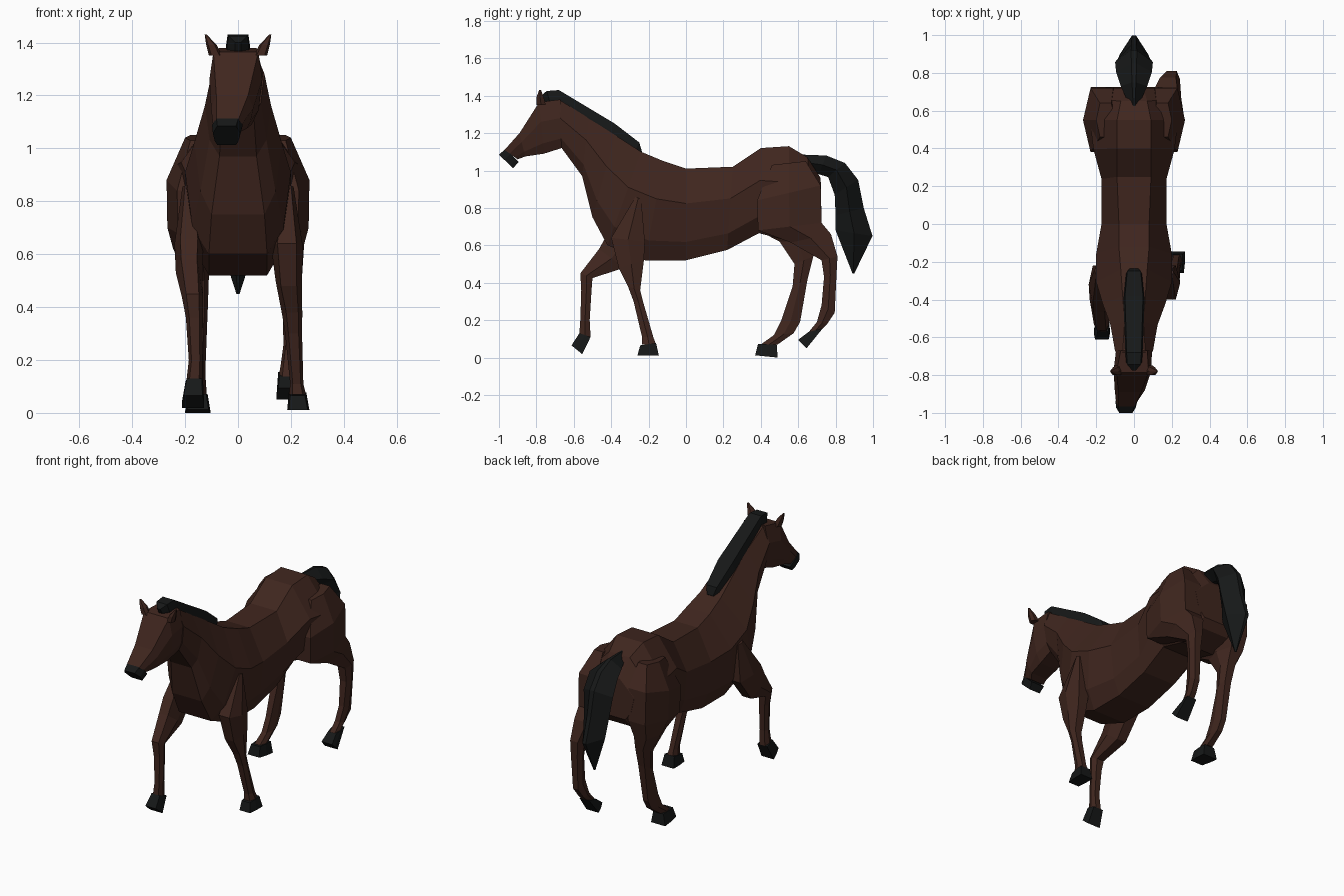
import bpy, bmesh
from mathutils import Vector


def material(name, rgb):
    m = bpy.data.materials.new(name)
    m.diffuse_color = (*rgb, 1)
    return m


COAT = material("brown_coat", (0.050, 0.019, 0.013))
DARK = material("black_hair_and_hoof", (0.008, 0.009, 0.009))


def loft(name, rows, section, mat):
    """Skin rings. Row: edge point A (y, z), opposite edge point B (y, z), centre x, widths...
    section(widths) gives (fraction from A to B, half width) pairs for one side of the ring."""
    bm = bmesh.new()
    rings = []
    for ya, za, yb, zb, x, *w in rows:
        half = section(w)
        ring = [(s, t, h) for s, pts in ((1, half), (-1, half[::-1])) for t, h in pts]
        rings.append([bm.verts.new((x + s * h, ya + (yb - ya) * t, za + (zb - za) * t))
                      for s, t, h in ring])
    n = len(rings[0])
    for a, b in zip(rings, rings[1:]):
        for i in range(n):
            j = (i + 1) % n
            bm.faces.new((a[i], a[j], b[j], b[i]))
    bm.faces.new(rings[0])
    bm.faces.new(rings[-1])
    bmesh.ops.recalc_face_normals(bm, faces=bm.faces)
    me = bpy.data.meshes.new(name)
    bm.to_mesh(me)
    bm.free()
    me.materials.append(mat)
    ob = bpy.data.objects.new(name, me)
    bpy.context.collection.objects.link(ob)
    return ob


def trunk(w):
    return [(0, w[0]), (.38, w[1]), (.8, w[1] * .86), (1, w[2])]


def limb(w):
    return [(0, w[0] * .6), (.5, w[0]), (1, w[0] * .6)]


def diamond(w):
    return [(0, w[0] * .15), (.5, w[0]), (1, w[0] * .25)]


def slab(w):
    return [(0, w[0] * .85), (.5, w[0]), (1, w[0])]


# neck, barrel and rump
loft("body", [
    (-.68, 1.38, -.665, 1.12, 0, .06, .10, .06),
    (-.52, 1.28, -.555, .97, 0, .05, .125, .07),
    (-.38, 1.19, -.50, .75, 0, .06, .165, .10),
    (-.24, 1.10, -.42, .60, 0, .07, .20, .11),
    (-.12, 1.05, -.22, .52, 0, .08, .20, .11),
    (0, 1.01, 0, .52, 0, .08, .172, .11),
    (.25, 1.02, .22, .575, 0, .09, .172, .11),
    (.40, 1.12, .39, .665, 0, .09, .215, .11),
    (.55, 1.13, .56, .62, 0, .09, .235, .11),
    (.65, 1.07, .69, .67, 0, .07, .22, .11),
    (.72, .96, .725, .72, 0, .05, .15, .09)], trunk, COAT)

# head, turned slightly to one side
loft("head", [
    (-.67, 1.38, -.665, 1.12, 0, .07, .095, .06),
    (-.785, 1.365, -.76, 1.09, -.008, .085, .10, .06),
    (-.89, 1.20, -.86, 1.075, -.022, .06, .08, .055),
    (-.97, 1.11, -.90, 1.06, -.040, .042, .055, .045)], trunk, COAT)
loft("muzzle", [
    (-.965, 1.115, -.895, 1.045, -.040, .042, .058, .045),
    (-1.0, 1.085, -.925, 1.012, -.043, .035, .052, .035)], trunk, DARK)

# ears
for side, label in ((1, "right"), (-1, "left")):
    loft(label + "_ear", [
        (-.80, 1.35, -.75, 1.35, side * .085, .025),
        (-.80, 1.39, -.76, 1.39, side * .10, .02),
        (-.785, 1.43, -.775, 1.43, side * .122, .004)], limb, COAT)

# mane and tail
loft("mane", [
    (-.775, 1.40, -.75, 1.35, 0, .012),
    (-.745, 1.425, -.72, 1.34, 0, .042),
    (-.68, 1.43, -.66, 1.34, 0, .046),
    (-.38, 1.25, -.42, 1.17, 0, .056),
    (-.25, 1.15, -.28, 1.09, 0, .042),
    (-.235, 1.10, -.25, 1.07, 0, .025)], slab, DARK)
loft("tail", [
    (.62, 1.085, .66, 1.0, 0, .03),
    (.75, 1.08, .71, .98, 0, .07),
    (.85, 1.04, .76, .965, 0, .095),
    (.92, .95, .795, .87, 0, .10),
    (.95, .80, .80, .76, 0, .085),
    (.997, .65, .80, .68, 0, .075),
    (.90, .45, .89, .45, 0, .006)], diamond, DARK)

# hind legs: shared thigh rings, then each leg in its own stride pose
def thigh(s):
    return [(.46, 1.03, .64, 1.05, s * .15, .05),
            (.38, .84, .72, .92, s * .17, .10),
            (.385, .68, .725, .72, s * .17, .097)]


loft("right_hind_leg", thigh(1) + [
    (.56, .615, .775, .66, .18, .07),
    (.725, .52, .81, .54, .20, .043),
    (.738, .43, .805, .45, .203, .036),
    (.725, .28, .795, .24, .20, .028),
    (.70, .19, .755, .18, .19, .028),
    (.655, .135, .725, .15, .185, .03)], limb, COAT)
loft("left_hind_leg", thigh(-1) + [
    (.50, .62, .70, .62, -.175, .07),
    (.58, .50, .68, .54, -.155, .045),
    (.57, .38, .65, .42, -.15, .036),
    (.51, .20, .61, .19, -.15, .028),
    (.47, .12, .575, .13, -.15, .028),
    (.40, .07, .49, .07, -.15, .032)], limb, COAT)

# front legs
loft("right_front_leg", [
    (-.27, .86, -.24, .85, .185, .025),
    (-.40, .64, -.22, .62, .185, .06),
    (-.36, .48, -.225, .52, .192, .05),
    (-.31, .38, -.245, .36, .205, .038),
    (-.28, .30, -.23, .30, .21, .032),
    (-.235, .11, -.175, .11, .222, .025),
    (-.235, .07, -.16, .07, .225, .032)], limb, COAT)
loft("left_front_leg", [
    (-.27, .86, -.22, .85, -.185, .025),
    (-.42, .66, -.22, .62, -.185, .055),
    (-.465, .58, -.33, .48, -.185, .05),
    (-.565, .45, -.50, .425, -.172, .04),
    (-.56, .36, -.505, .36, -.165, .032),
    (-.565, .20, -.515, .20, -.16, .026),
    (-.57, .13, -.51, .11, -.165, .03)], limb, COAT)

# hooves
hooves = {
    "right_hind": [(.655, .137, .73, .155, .185, .033), (.60, .095, .645, .05, .188, .042)],
    "left_hind": [(.385, .072, .485, .07, -.15, .035), (.37, .012, .49, 0, -.152, .048)],
    "right_front": [(-.245, .065, -.16, .078, .225, .033), (-.26, .01, -.145, .01, .228, .042)],
    "left_front": [(-.57, .13, -.51, .11, -.165, .033), (-.612, .065, -.555, .018, -.17, .042)],
}
for leg, rows in hooves.items():
    loft(leg + "_hoof", rows, slab, DARK)
